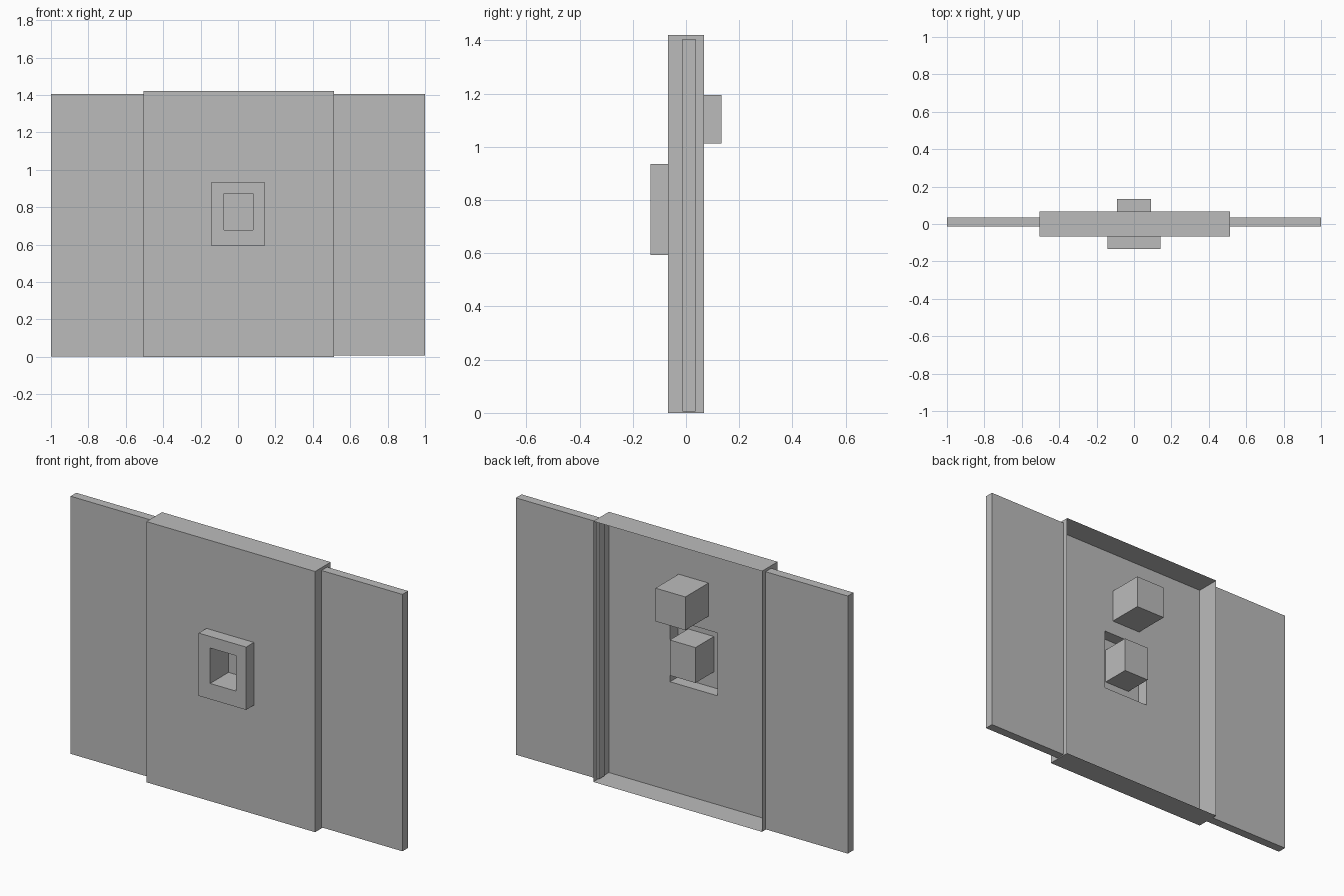
import bpy
import bmesh

cube = bpy.data.objects.get("Cube")
if cube:
    bpy.data.objects.remove(cube, do_unlink=True)

grey = bpy.data.materials.new("plain grey")
grey.use_nodes = True
grey.diffuse_color = (0.5, 0.5, 0.5, 1)
grey.node_tree.nodes["Principled BSDF"].inputs["Base Color"].default_value = (0.5, 0.5, 0.5, 1)


def loft(name, steps, cap_start=False, cap_end=False):
    """Join rectangles (x0, x1, z0, z1) set at depths y into a thin shell."""
    bm = bmesh.new()
    loops = []
    for (x0, x1, z0, z1), y in steps:
        corners = ((x0, z0), (x1, z0), (x1, z1), (x0, z1))
        loops.append([bm.verts.new((x, y, z)) for x, z in corners])
    for a, b in zip(loops, loops[1:]):
        for i in range(4):
            j = (i + 1) % 4
            bm.faces.new((a[i], a[j], b[j], b[i]))
    if cap_start:
        bm.faces.new(loops[0][::-1])
    if cap_end:
        bm.faces.new(loops[-1])
    mesh = bpy.data.meshes.new(name)
    bm.to_mesh(mesh)
    bm.free()
    mesh.materials.append(grey)
    obj = bpy.data.objects.new(name, mesh)
    bpy.context.collection.objects.link(obj)
    return obj


# Outlines as seen from the front
PANEL = (-0.505, 0.512, 0, 1.42)
FRAME = (-0.143, 0.143, 0.593, 0.935)
RECESS = (-0.074, 0.081, 0.679, 0.872)
BLOCK = (-0.09, 0.09, 1.013, 1.194)
LEFT_WING = (0.5, 1, 0.006, 1.405)
RIGHT_WING = (-1, -0.504, 0.002, 1.405)

# Depths from back to front
BACK, PANEL_BACK, WING_BACK = 0.134, 0.067, 0.036
WING_FRONT, PANEL_FRONT, FRAME_FRONT = -0.013, -0.067, -0.134

# Hollow centre panel, open at the back, with a hole behind the frame
loft("centre_panel", [(PANEL, PANEL_BACK), (PANEL, PANEL_FRONT), (FRAME, PANEL_FRONT)])

# Raised frame with an open back
loft("raised_frame", [(FRAME, PANEL_FRONT), (FRAME, FRAME_FRONT), (RECESS, FRAME_FRONT)])

# Pocket reaching back from the frame, closed at its far end
loft("recess_pocket", [(RECESS, FRAME_FRONT), (RECESS, 0.024)], cap_end=True)

# Block on the rear of the centre panel
loft("rear_block", [(BLOCK, BACK), (BLOCK, PANEL_FRONT + 0.002)], True, True)

# Side wings
for name, outline in (("left_wing", LEFT_WING), ("right_wing", RIGHT_WING)):
    loft(name, [(outline, WING_BACK), (outline, WING_FRONT)], True, True)
